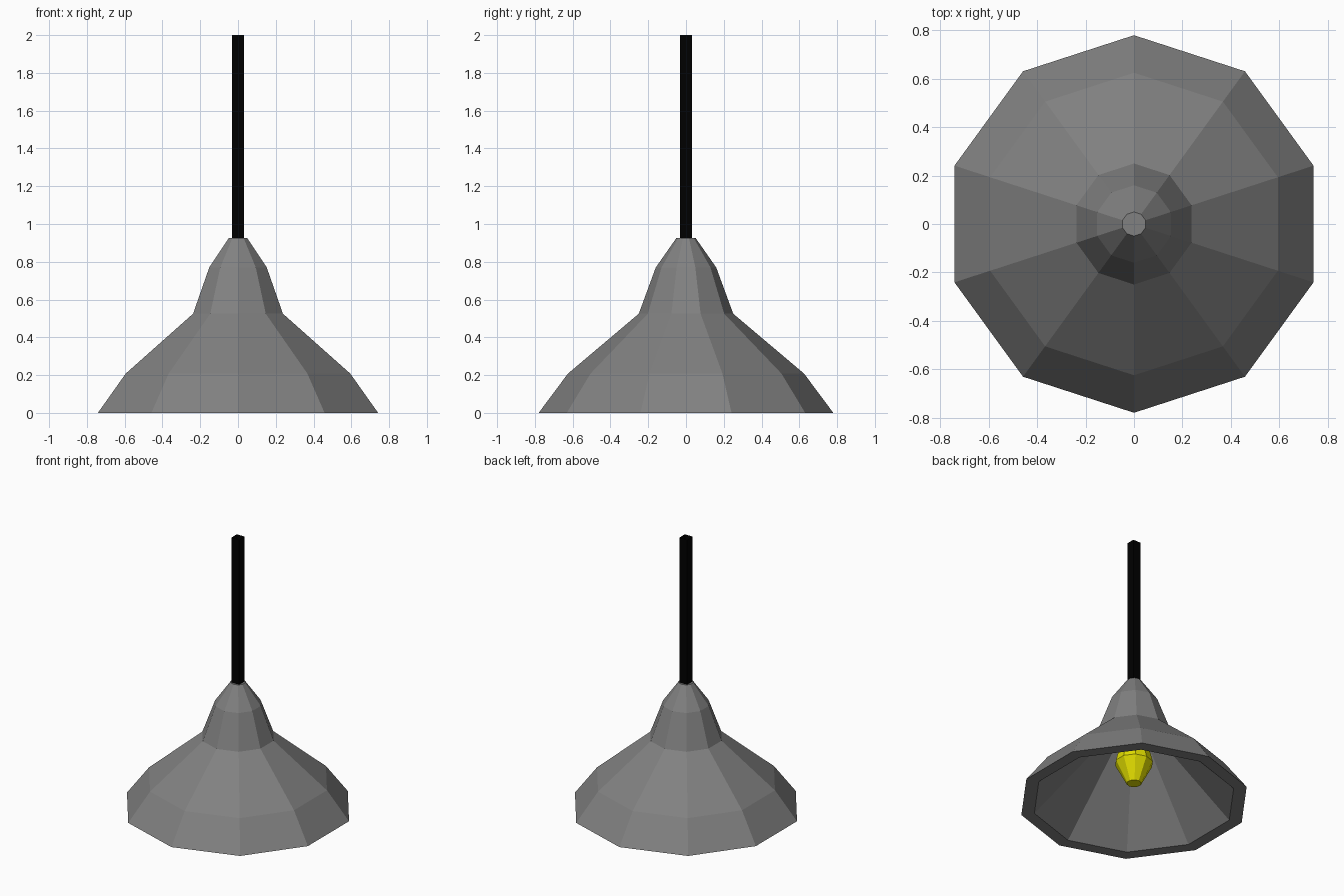
import bpy
import math

if "Cube" in bpy.data.objects:
    bpy.data.objects.remove(bpy.data.objects["Cube"])


def material(name, color):
    m = bpy.data.materials.new(name)
    m.diffuse_color = color
    m.use_nodes = True
    m.node_tree.nodes["Principled BSDF"].inputs["Base Color"].default_value = m.diffuse_color
    return m


def lathe(name, profile, sides, start, cap_first, cap_last, mat):
    """Spin (radius, height) points round the z axis with flat facets."""
    verts = [(r * math.cos(start + math.tau * i / sides),
              r * math.sin(start + math.tau * i / sides), z)
             for r, z in profile for i in range(sides)]
    faces = []
    for k in range(len(profile) - 1):
        for i in range(sides):
            j = (i + 1) % sides
            a, b = k * sides, (k + 1) * sides
            faces.append((a + i, a + j, b + j, b + i))
    if cap_first:
        faces.append(tuple(reversed(range(sides))))
    if cap_last:
        last = (len(profile) - 1) * sides
        faces.append(tuple(range(last, last + sides)))
    mesh = bpy.data.meshes.new(name)
    mesh.from_pydata(verts, [], faces)
    mesh.materials.append(mat)
    obj = bpy.data.objects.new(name, mesh)
    bpy.context.collection.objects.link(obj)
    return obj


black = material("black", (0.0, 0.0, 0.0, 1))
grey = material("dark_grey", (0.22, 0.22, 0.22, 1))
yellow = material("yellow", (0.75, 0.72, 0.0, 1))

# Ten-sided shade: inner cavity, flat rim, then bell-shaped outside
shade = [(0.20, 0.50), (0.69, 0.0), (0.78, 0.0), (0.625, 0.208),
         (0.25, 0.525), (0.16, 0.77), (0.05, 0.927)]
lathe("shade", shade, 10, math.pi / 2, True, True, grey)

# Bulb hanging inside the shade
bulb = [(0.05, 0.135), (0.13, 0.29), (0.11, 0.37), (0.05, 0.50)]
lathe("bulb", bulb, 10, math.pi / 2, True, True, yellow)

# Square open-ended hanging cord
half_diagonal = 0.032 * math.sqrt(2)
lathe("cord", [(half_diagonal, 0.927), (half_diagonal, 2.0)], 4,
      math.pi / 4, False, False, black)
